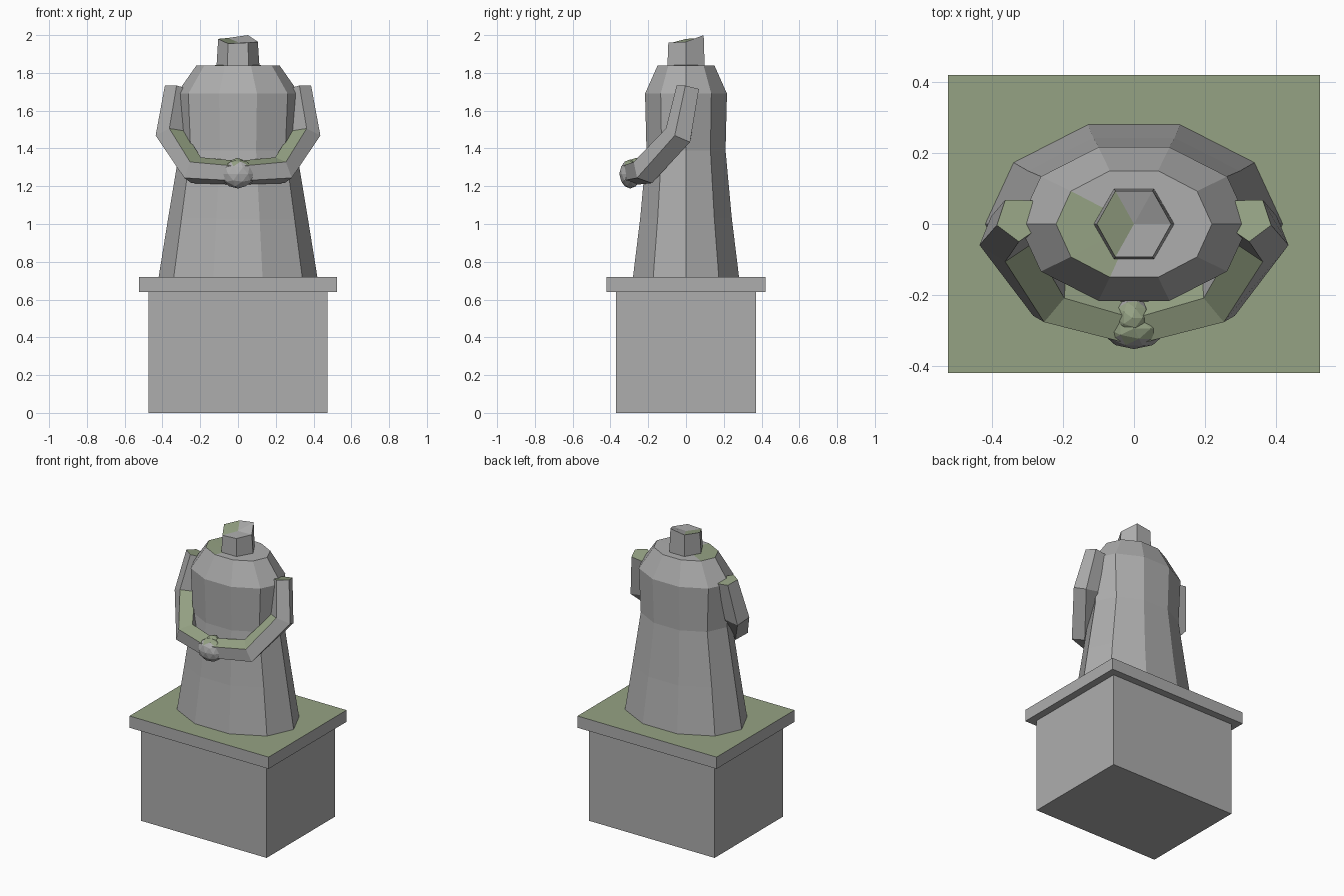
import bpy, bmesh, math
from mathutils import Vector

if "Cube" in bpy.data.objects:
    bpy.data.objects.remove(bpy.data.objects["Cube"])

stone = bpy.data.materials.new("stone")
stone.diffuse_color = (0.42, 0.42, 0.42, 1)
stone.use_nodes = True
stone.node_tree.nodes["Principled BSDF"].inputs["Base Color"].default_value = stone.diffuse_color
moss = bpy.data.materials.new("moss")
moss.diffuse_color = (0.30, 0.36, 0.23, 1)
moss.use_nodes = True
moss.node_tree.nodes["Principled BSDF"].inputs["Base Color"].default_value = moss.diffuse_color


def finish(name, bm, mossy):
    bmesh.ops.recalc_face_normals(bm, faces=bm.faces)
    bm.normal_update()
    for f in bm.faces:
        f.material_index = int(mossy(f))
    me = bpy.data.meshes.new(name)
    bm.to_mesh(me)
    bm.free()
    me.materials.append(stone)
    me.materials.append(moss)
    ob = bpy.data.objects.new(name, me)
    bpy.context.collection.objects.link(ob)
    return ob


def loft(name, rings, mossy, tip=None):
    """Skin a list of point rings; tip = height of a fan centre for the top cap."""
    bm = bmesh.new()
    vs = [[bm.verts.new(p) for p in r] for r in rings]
    n = len(vs[0])
    for a, b in zip(vs, vs[1:]):
        for i in range(n):
            j = (i + 1) % n
            bm.faces.new((a[i], a[j], b[j], b[i]))
    bm.faces.new(vs[0][::-1])
    if tip is None:
        bm.faces.new(vs[-1])
    else:
        c = bm.verts.new((0, 0, tip))
        for i in range(n):
            bm.faces.new((vs[-1][i], vs[-1][(i + 1) % n], c))
    return finish(name, bm, mossy)


def oval(n, rx, ry, z):
    return [(rx * math.cos(k * math.tau / n), ry * math.sin(k * math.tau / n), z)
            for k in range(n)]


def box(name, x, y, z0, z1, mossy):
    ring = [(-x, -y), (x, -y), (x, y), (-x, y)]
    return loft(name, [[(*p, z) for p in ring] for z in (z0, z1)], mossy)


def tube(name, path, radii, sides, mossy):
    pts = [Vector(p) for p in path]
    rings, u = [], Vector((0, -1, 0.2))
    for i, p in enumerate(pts):
        d = Vector()
        if i > 0:
            d += (p - pts[i - 1]).normalized()
        if i < len(pts) - 1:
            d += (pts[i + 1] - p).normalized()
        d.normalize()
        u = (u - d * u.dot(d)).normalized()
        w = d.cross(u)
        rings.append([p + radii[i] * (u * math.cos(k * math.tau / sides)
                                      + w * math.sin(k * math.tau / sides))
                      for k in range(sides)])
    return loft(name, rings, mossy)


def up(f):
    return f.normal.z > 0.62


def bare(f):
    return False


# Pedestal
box("pedestal_block", 0.475, 0.37, 0, 0.64, bare)
box("pedestal_cap", 0.525, 0.42, 0.64, 0.72, up)

# Robed torso, moss on one side of the shoulder top
profile = [(0.42, 0.295, 0.72), (0.37, 0.255, 1.03), (0.31, 0.22, 1.39),
           (0.325, 0.228, 1.69), (0.22, 0.158, 1.84)]
loft("robed_torso", [oval(10, *p) for p in profile],
     lambda f: f.normal.z > 0.95 and f.calc_center_median().x < -0.03
     and f.calc_center_median().y < 0.06, tip=1.841)

# Broken neck stump with a jagged top
jag = [1.965, 2.0, 1.985, 1.98, 1.955, 1.96]
top = [(x, y, z) for (x, y, _), z in zip(oval(6, 0.105, 0.108, 0), jag)]
loft("neck_stump", [oval(6, 0.114, 0.114, 1.83), top],
     lambda f: f.normal.z > 0.7 and f.calc_center_median().x < -0.05, tip=1.962)

# Arms bent forward to meet at the front
for side, name in ((-1, "left_arm"), (1, "right_arm")):
    path = [(0.325 * side, 0.015, 1.72), (0.36 * side, -0.035, 1.47),
            (0.235 * side, -0.215, 1.285), (0, -0.285, 1.27)]
    tube(name, path, [0.066, 0.08, 0.078, 0.066], 5, up)

# Clasped hands
for name, c, s in (("clasped_hands", (0, -0.295, 1.265), (0.09, 0.058, 0.077)),
                   ("thumbs", (-0.005, -0.265, 1.29), (0.055, 0.055, 0.06))):
    bm = bmesh.new()
    bmesh.ops.create_icosphere(bm, subdivisions=2, radius=1)
    bmesh.ops.scale(bm, vec=s, verts=bm.verts)
    bmesh.ops.translate(bm, vec=c, verts=bm.verts)
    finish(name, bm, up)
